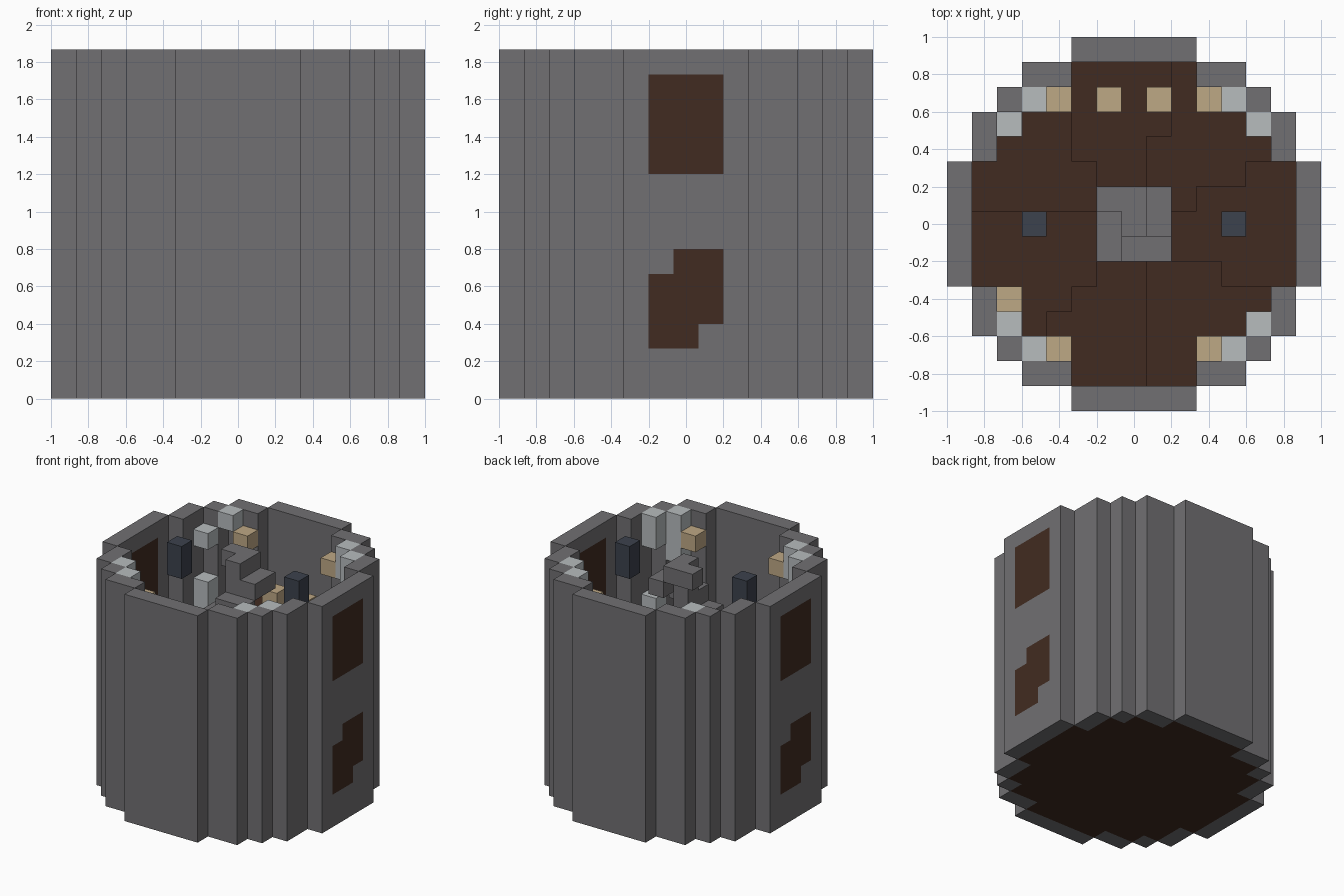
import bpy, bmesh, math
from mathutils import Vector

cube = bpy.data.objects.get("Cube")
if cube:
    bpy.data.objects.remove(cube)

U = 2 / 15          # edge of one block
TOP = 14            # tower height in blocks
HALF_WIDTH = {0: 7, 1: 7, 2: 7, 3: 6, 4: 6, 5: 5, 6: 4, 7: 2}
SIDES = [(1, 0, 0), (-1, 0, 0), (0, 1, 0), (0, -1, 0), (0, 0, 1), (0, 0, -1)]


def material(name, r, g, b):
    m = bpy.data.materials.new(name)
    m.use_nodes = True
    m.diffuse_color = (r, g, b, 1)
    m.node_tree.nodes["Principled BSDF"].inputs["Base Color"].default_value = (r, g, b, 1)
    return m


stone = material("stone grey", .165, .162, .17)
wood = material("dark wood", .053, .024, .015)
pale = material("pale grey", .474, .503, .515)
tan = material("tan", .515, .392, .235)
slate = material("slate blue", .045, .054, .074)


def blocks(name, cells, mats, rule=lambda c: 0):
    """Join unit blocks into one shell, keeping only outer faces."""
    cells = set(cells)
    bm = bmesh.new()
    for c in cells:
        centre = Vector((c[0], c[1], c[2] + .5))
        for side in SIDES:
            if tuple(a + b for a, b in zip(c, side)) in cells:
                continue
            n = Vector(side)
            u = Vector((n.y, n.z, n.x))
            v = n.cross(u)
            corners = [centre + (n + u * a + v * b) / 2
                       for a, b in ((-1, -1), (1, -1), (1, 1), (-1, 1))]
            f = bm.faces.new([bm.verts.new(p * U) for p in corners])
            f.material_index = rule(c)
    bmesh.ops.remove_doubles(bm, verts=bm.verts[:], dist=U / 100)
    bmesh.ops.dissolve_limit(bm, angle_limit=.01, verts=bm.verts[:],
                             edges=bm.edges[:], delimit={'MATERIAL'})
    mesh = bpy.data.meshes.new(name)
    bm.to_mesh(mesh)
    bm.free()
    for m in mats:
        mesh.materials.append(m)
    ob = bpy.data.objects.new(name, mesh)
    bpy.context.collection.objects.link(ob)
    return ob


def column(i, j, low, high):
    return [(i, j, k) for k in range(low, high)]


def inside(i, j):
    return abs(i) <= HALF_WIDTH.get(abs(j), -1)


plan = [(i, j) for i in range(-7, 8) for j in range(-7, 8) if inside(i, j)]
ring = [(i, j) for i, j in plan
        if not all(inside(i + a, j + b) for a, b, c in SIDES[:4])]
room = [p for p in plan if p not in ring]


# Outer wall with flush wooden panels on both sides
def panel(c):
    i, j, k = c
    if abs(i) != 7 or abs(j) > 1:
        return 0
    along = j * (1 if i > 0 else -1)
    if 9 <= k <= 12:
        return 1
    return int(2 <= k <= 5 and (along, k) not in [(-1, 5), (1, 2)])


blocks("outer_wall", [c for p in ring for c in column(*p, 0, TOP)],
       [stone, wood], panel)


# Wooden floor rising in a single turn of broad steps
def floor_top(i, j):
    turn = (math.degrees(math.atan2(j, i)) - 125) % 360 / 360
    return 3 + int(turn * 7)


blocks("spiral_floor",
       [c for i, j in room
        for c in column(i, j, 0, 1 if max(abs(i), abs(j)) < 2 else floor_top(i, j))],
       [wood])

# Central stone stair winding round a post
treads = [[(-1, 1), (0, 1)], [(1, 1), (1, 0)],
          [(1, -1), (0, -1)], [(-1, -1), (-1, 0)]]
stair = column(0, 0, 1, TOP)
for k in range(1, TOP):
    stair += [(i, j, k) for i, j in treads[(TOP - 1 - k) % 4]]
blocks("central_stair", stair, [stone])

# Hanging dark lanterns
for side, name in ((-1, "right"), (1, "left")):
    blocks(name + "_lantern", column(4 * side, 0, 12, TOP), [slate])

# Pale posts in the four corners
pale_cells = column(-5, 4, 12, 13) + column(-5, 4, 8, 10) + column(5, -4, 8, 9)
for i, j in ((4, 5), (5, 4)):
    for sx in (-1, 1):
        for sy in (-1, 1):
            if (i * sx, j * sy) != (-5, 4):
                low = 13 if (i * sx, j * sy) == (-4, 5) else 12
                pale_cells += column(i * sx, j * sy, low, TOP)
pale_cells += column(4, -5, 11, 12)
blocks("corner_posts", pale_cells, [pale])

# Tan blocks along the front, back and side walls
tan_cells = column(-5, -3, floor_top(-5, -3), floor_top(-5, -3) + 1)
for sx in (-1, 1):
    tan_cells += column(sx, 5, 9, 10)
    for sy in (-1, 1):
        tan_cells += column(3 * sx, 5 * sy, 12, 13)
blocks("tan_blocks", tan_cells, [tan])
